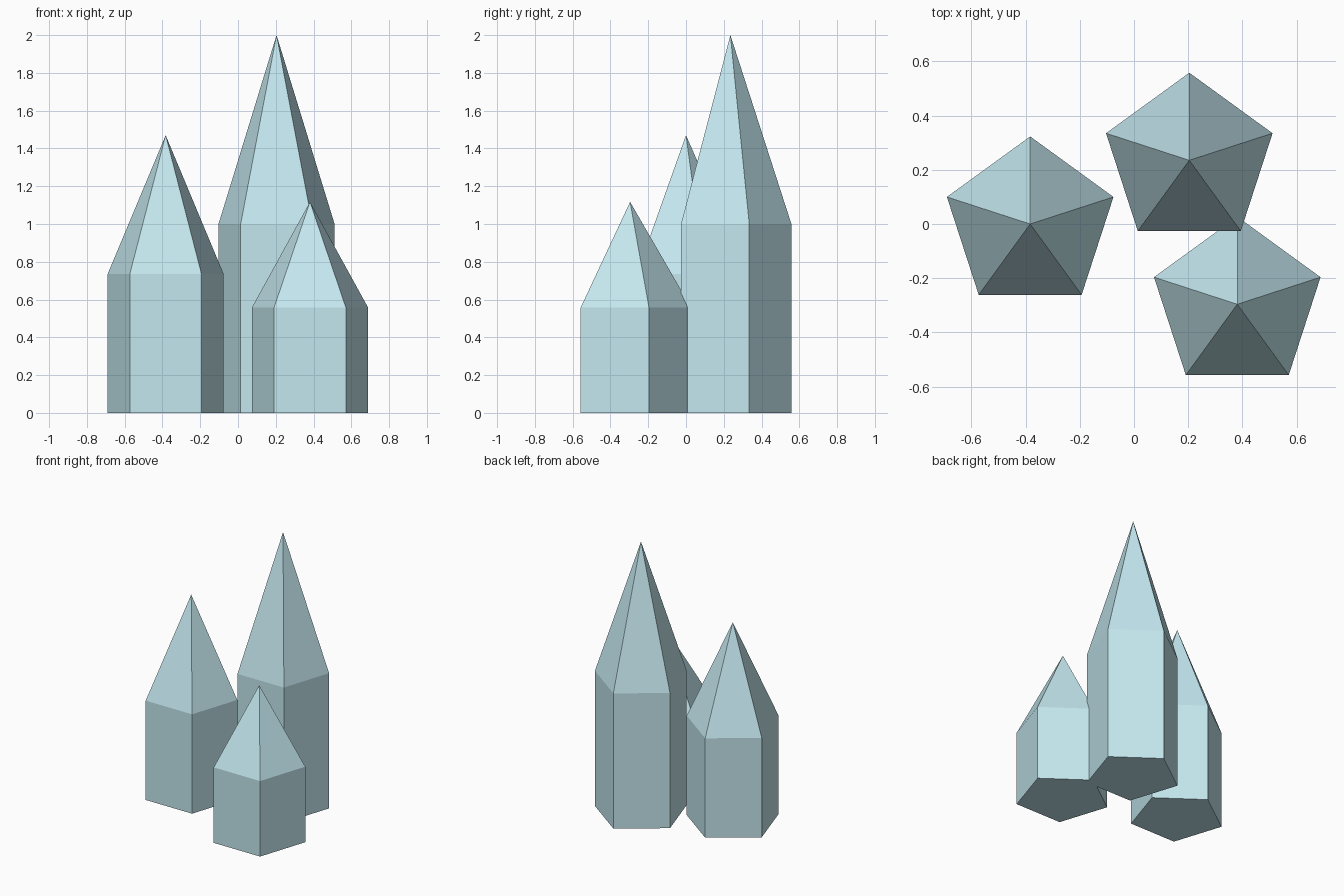
import bpy, bmesh
from math import sin, cos, tau

if "Cube" in bpy.data.objects:
    bpy.data.objects.remove(bpy.data.objects["Cube"])

SIDES = 5
RADIUS = 0.323

crystal_mat = bpy.data.materials.new("pale_blue_crystal")
crystal_mat.diffuse_color = (0.55, 0.80, 0.86, 1.0)
crystal_mat.use_nodes = True
crystal_mat.node_tree.nodes["Principled BSDF"].inputs["Base Color"].default_value = crystal_mat.diffuse_color


def crystal(name, x, y, height):
    """Pentagonal prism whose upper half tapers to a point; one corner faces +y."""
    bm = bmesh.new()

    def ring(z):
        return [bm.verts.new((RADIUS * -sin(tau * i / SIDES),
                              RADIUS * cos(tau * i / SIDES), z)) for i in range(SIDES)]

    base, shoulder = ring(0), ring(height / 2)
    tip = bm.verts.new((0, 0, height))
    bm.faces.new(base[::-1])
    for i in range(SIDES):
        j = (i + 1) % SIDES
        bm.faces.new((base[i], base[j], shoulder[j], shoulder[i]))
        bm.faces.new((shoulder[i], shoulder[j], tip))

    mesh = bpy.data.meshes.new(name)
    bm.to_mesh(mesh)
    bm.free()
    mesh.materials.append(crystal_mat)
    obj = bpy.data.objects.new(name, mesh)
    obj.location = (x, y, 0)
    bpy.context.collection.objects.link(obj)
    return obj


# Cluster of three crystals
crystal("tall_crystal", 0.204, 0.235, 2.0)
crystal("medium_crystal", -0.383, 0.0, 1.47)
crystal("short_crystal", 0.381, -0.296, 1.117)
